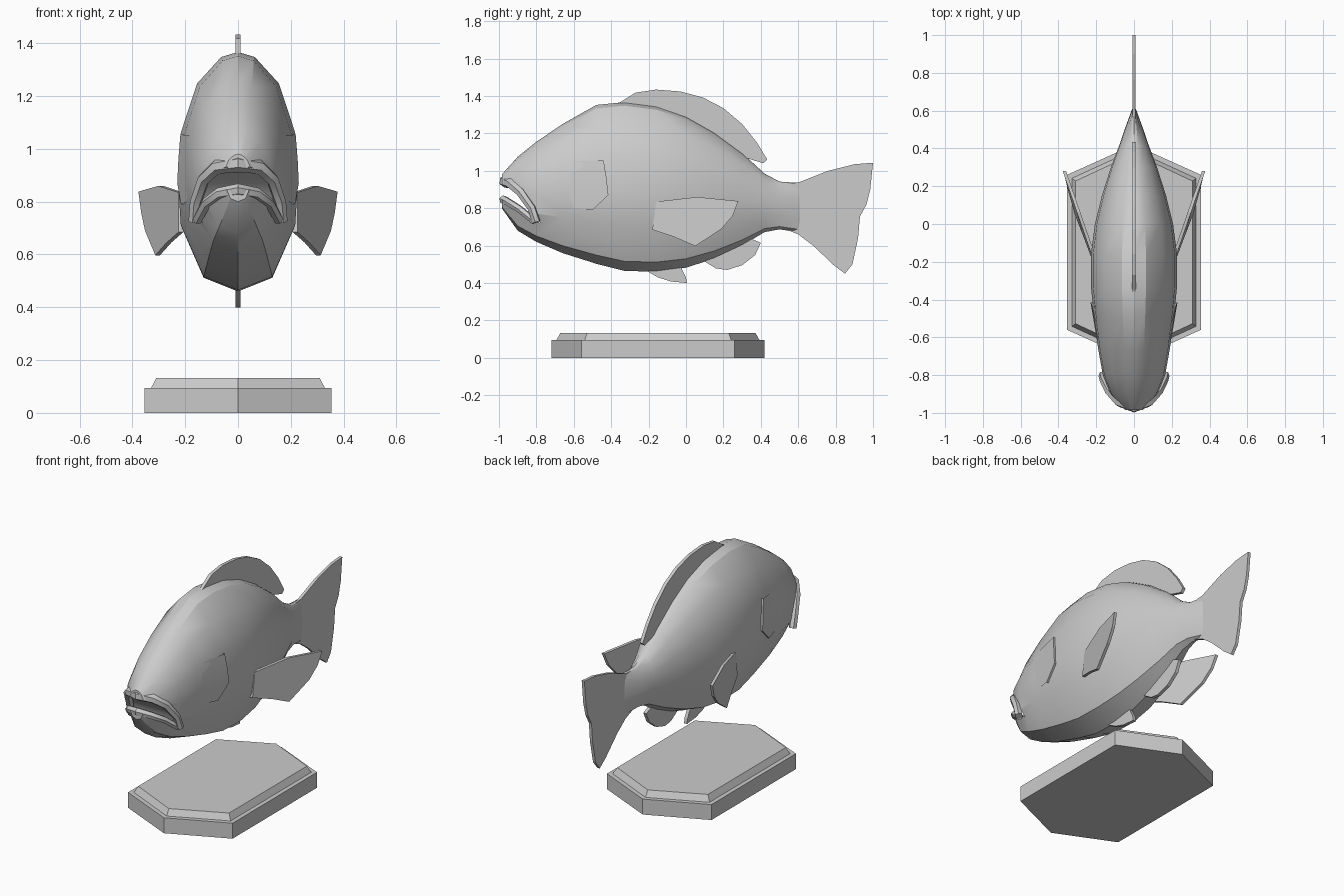
import bpy, bmesh, math
from mathutils import Vector
from mathutils.bvhtree import BVHTree

if "Cube" in bpy.data.objects:
    bpy.data.objects.remove(bpy.data.objects["Cube"])


def make(name, verts, faces, angle=None):
    bm = bmesh.new()
    vs = [bm.verts.new(v) for v in verts]
    for f in faces:
        bm.faces.new([vs[i] for i in f])
    bmesh.ops.remove_doubles(bm, verts=bm.verts, dist=1e-5)
    bmesh.ops.recalc_face_normals(bm, faces=bm.faces)
    me = bpy.data.meshes.new(name)
    bm.to_mesh(me)
    bm.free()
    ob = bpy.data.objects.new(name, me)
    bpy.context.collection.objects.link(ob)
    if angle:
        smooth(ob, angle)
    return ob


def activate(ob):
    bpy.ops.object.select_all(action='DESELECT')
    ob.select_set(True)
    bpy.context.view_layer.objects.active = ob


def smooth(ob, angle):
    activate(ob)
    bpy.ops.object.shade_smooth_by_angle(angle=math.radians(angle))


def loft(name, rings, angle=None):
    n = len(rings[0])
    faces = [(r * n + i, r * n + (i + 1) % n, (r + 1) * n + (i + 1) % n, (r + 1) * n + i)
             for r in range(len(rings) - 1) for i in range(n)]
    faces += [tuple(range(n)), tuple((len(rings) - 1) * n + i for i in range(n))]
    return make(name, [v for r in rings for v in r], faces, angle)


def plate(name, outline, half, place=lambda y, z: (0, y, z)):
    """Thin slab from a side outline (y, z), thickened along x."""
    pts = [Vector(place(y, z)) for y, z in outline]
    off = Vector((half, 0, 0))
    return loft(name, [[p - off for p in pts], [p + off for p in pts]])


# Body: y, top z, widest z, bottom z, half width
SECTIONS = [
    (-0.985, 0.98, 0.90, 0.80, 0.05), (-0.90, 1.075, 0.89, 0.68, 0.125),
    (-0.80, 1.155, 0.88, 0.62, 0.165), (-0.66, 1.25, 0.89, 0.56, 0.19),
    (-0.48, 1.352, 0.89, 0.503, 0.213), (-0.33, 1.367, 0.89, 0.465, 0.228),
    (-0.16, 1.345, 0.89, 0.46, 0.228), (0.0, 1.29, 0.88, 0.482, 0.207),
    (0.15, 1.205, 0.87, 0.53, 0.17), (0.30, 1.095, 0.85, 0.60, 0.122),
    (0.42, 0.985, 0.83, 0.672, 0.077), (0.50, 0.942, 0.81, 0.687, 0.05),
    (0.61, 0.935, 0.80, 0.67, 0.01)]
SHAPE = [(0, 1), (0.28, 0.96), (0.68, 0.75), (0.95, 0.36), (1, 0),
         (0.95, -0.42), (0.57, -0.88), (0, -1)]
LOOP = SHAPE + [(-u, v) for u, v in SHAPE[-2:0:-1]]
body = loft("body", [[(u * w, y, m + v * ((t - m) if v > 0 else (m - b))) for u, v in LOOP]
                     for y, t, m, b, w in SECTIONS])
tree = BVHTree.FromObject(body, bpy.context.evaluated_depsgraph_get())

# Open mouth cut out of the head
cutter = plate("mouth_cutter", [(-1.1, 0.955), (-0.98, 0.93), (-0.88, 0.87), (-0.81, 0.80),
                                (-0.78, 0.72), (-0.88, 0.79), (-0.98, 0.845), (-1.1, 0.86)], 0.4)
mod = body.modifiers.new("mouth", 'BOOLEAN')
mod.operation = 'DIFFERENCE'
mod.solver = 'EXACT'
mod.object = cutter
activate(body)
bpy.ops.object.modifier_apply(modifier=mod.name)
bpy.data.objects.remove(cutter)
smooth(body, 28)


# Lips: tapered tubes around the mouth
def lip(name, half, radius, taper):
    pts = [(-x, y, z) for x, y, z in half[:0:-1]] + half
    cu = bpy.data.curves.new(name, 'CURVE')
    cu.dimensions = '3D'
    cu.bevel_depth = radius
    cu.bevel_resolution = 1
    cu.use_fill_caps = True
    sp = cu.splines.new('POLY')
    sp.points.add(len(pts) - 1)
    for p, co in zip(sp.points, pts):
        p.co = (*co, 1)
        p.radius = 1 - taper * abs(co[0]) / half[-1][0]
    ob = bpy.data.objects.new(name, cu)
    bpy.context.collection.objects.link(ob)
    activate(ob)
    bpy.ops.object.convert(target='MESH')
    smooth(bpy.context.object, 35)


lip("upper_lip", [(0, -0.968, 0.943), (0.08, -0.94, 0.932), (0.13, -0.885, 0.885),
                  (0.16, -0.825, 0.80), (0.166, -0.80, 0.725)], 0.032, 0.3)
lip("lower_lip", [(0, -0.975, 0.845), (0.07, -0.95, 0.832), (0.12, -0.89, 0.795),
                  (0.155, -0.81, 0.73)], 0.024, 0.2)

# Centre fins and tail
plate("dorsal_fin", [(-0.37, 1.355), (-0.27, 1.418), (-0.16, 1.434), (-0.03, 1.424), (0.09, 1.392),
                     (0.2, 1.335), (0.3, 1.25), (0.38, 1.15), (0.435, 1.06), (0.415, 1.04),
                     (0.3, 1.075), (0.15, 1.18), (0, 1.26), (-0.2, 1.33)], 0.01)
plate("tail_fin", [(0.5, 0.93), (0.6, 0.937), (0.76, 1.0), (0.9, 1.035), (1.0, 1.043), (0.985, 0.9),
                   (0.965, 0.82), (0.93, 0.755), (0.92, 0.64), (0.89, 0.5), (0.85, 0.45),
                   (0.79, 0.495), (0.68, 0.6), (0.6, 0.66), (0.5, 0.7)], 0.009)
plate("anal_fin", [(0.1, 0.515), (0.16, 0.478), (0.22, 0.47), (0.3, 0.495), (0.37, 0.55),
                   (0.4, 0.615), (0.34, 0.64), (0.2, 0.57)], 0.01)
plate("pelvic_fin", [(-0.22, 0.47), (-0.15, 0.43), (-0.08, 0.408), (0.005, 0.4), (0.0, 0.43),
                     (-0.03, 0.49), (-0.15, 0.5)], 0.01)

# Paired side fins and gill covers
for side, label in ((1, "right"), (-1, "left")):
    plate(label + "_pectoral_fin",
          [(-0.16, 0.835), (0.06, 0.86), (0.28, 0.838), (0.25, 0.76), (0.19, 0.69),
           (0.05, 0.597), (-0.06, 0.645), (-0.18, 0.685)], 0.009,
          lambda y, z: (side * (0.22 + 0.345 * (y + 0.15) + 0.1 * max(0, 0.75 - z)), y, z))

    def on_body(y, z, lift):
        hit = tree.ray_cast(Vector((side, y, z)), Vector((-side, 0, 0)))[0]
        return (hit.x + side * lift, y, z)
    edge = [(-0.44, 1.055), (-0.425, 0.96), (-0.415, 0.87), (-0.5, 0.79)]
    front = [(-0.6, 1.05), (-0.62, 0.97), (-0.62, 0.88), (-0.6, 0.80)]
    n = len(edge)
    verts = [on_body(y, z, 0.001) for y, z in front] + [on_body(y, z, 0.012) for y, z in edge] \
        + [on_body(y, z, -0.01) for y, z in edge]
    faces = [(r * n + i, r * n + i + 1, (r + 1) * n + i + 1, (r + 1) * n + i)
             for r in range(2) for i in range(n - 1)]
    make(label + "_gill_cover", verts, faces, 28)


# Stand: six-sided plinth with a stepped bevel
def hexagon(inset, z):
    x, y, a = 0.355 - inset, 0.41 - inset * 0.7, 0.57 - inset * 1.05
    return [(px, py - 0.15, z) for px, py in
            ((x, -y), (x, y), (0, a), (-x, y), (-x, -y), (0, -a))]


loft("stand", [hexagon(0, 0), hexagon(0, 0.095), hexagon(0.026, 0.095), hexagon(0.046, 0.133)])
